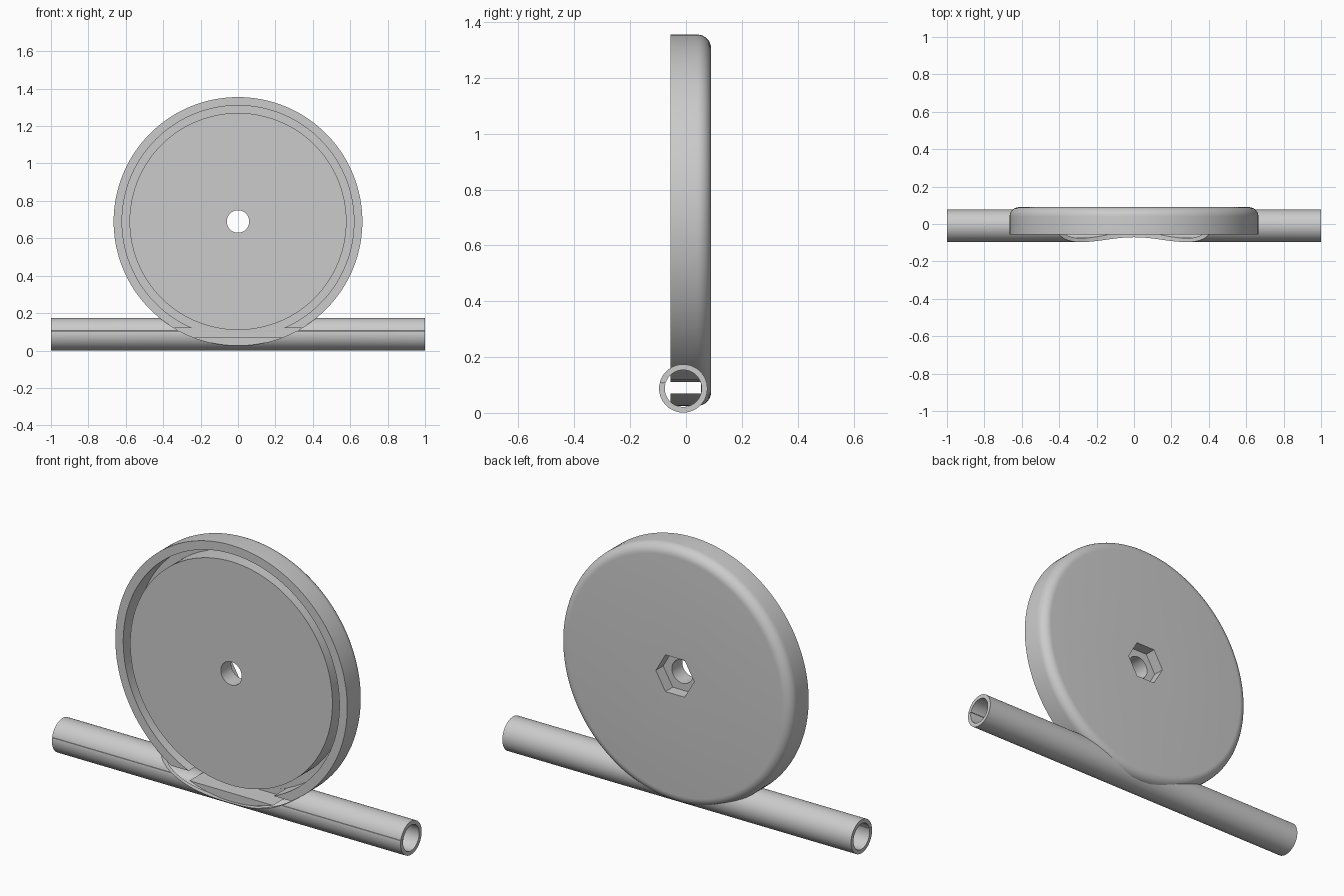
import bpy, bmesh, math
from mathutils import Vector

cube = bpy.data.objects.get("Cube")
if cube:
    bpy.data.objects.remove(cube, do_unlink=True)

grey = bpy.data.materials.new("plain_grey")
grey.use_nodes = True
grey.diffuse_color = (0.6, 0.6, 0.6, 1)
grey.node_tree.nodes["Principled BSDF"].inputs["Base Color"].default_value = (0.6, 0.6, 0.6, 1)

AXLE_Z = 0.69       # wheel centre height
WHEEL_R = 0.665
HUB_R = 0.58        # plate inside the groove
GROOVE_R = 0.62
FRONT, FLOOR, BACK = -0.055, 0.055, 0.09
TUBE_Y, TUBE_Z = -0.01, 0.0875
SLOT_LOW, SLOT_HIGH = 0.07, 0.107


def finish(bm, name):
    bmesh.ops.recalc_face_normals(bm, faces=bm.faces[:])
    mesh = bpy.data.meshes.new(name)
    bm.to_mesh(mesh)
    bm.free()
    mesh.materials.append(grey)
    obj = bpy.data.objects.new(name, mesh)
    bpy.context.collection.objects.link(obj)
    return obj


def extrude(name, points, vector):
    """Prism from a flat outline."""
    bm = bmesh.new()
    face = bm.faces.new([bm.verts.new(p) for p in points])
    out = bmesh.ops.extrude_face_region(bm, geom=[face], use_keep_orig=True)
    moved = [v for v in out["geom"] if isinstance(v, bmesh.types.BMVert)]
    bmesh.ops.translate(bm, verts=moved, vec=Vector(vector))
    return finish(bm, name)


def lathe(name, profile, steps=160):
    """Closed (radius, y) profile turned about the wheel axle."""
    bm = bmesh.new()
    verts = [bm.verts.new((0, y, AXLE_Z + r)) for r, y in profile]
    edges = [bm.edges.new((v, verts[i - 1])) for i, v in enumerate(verts)]
    bmesh.ops.spin(bm, geom=verts + edges, cent=(0, 0, AXLE_Z), axis=(0, 1, 0),
                   angle=math.tau, steps=steps, use_merge=True)
    bmesh.ops.remove_doubles(bm, verts=bm.verts[:], dist=1e-5)
    return finish(bm, name)


def prism(name, radius, y0, y1, sides):
    """Regular prism along the axle."""
    ring = [(radius * math.cos(math.tau * i / sides), y0,
             AXLE_Z + radius * math.sin(math.tau * i / sides)) for i in range(sides)]
    return extrude(name, ring, (0, y1 - y0, 0))


def cut(target, cutter):
    mod = target.modifiers.new("cut", 'BOOLEAN')
    mod.operation = 'DIFFERENCE'
    mod.solver = 'EXACT'
    mod.object = cutter
    cutter.hide_render = True
    bpy.context.view_layer.objects.active = target
    bpy.ops.object.modifier_apply(modifier=mod.name)
    bpy.data.objects.remove(cutter, do_unlink=True)


# Wheel: grooved front, rounded back edge, centre hole
round_r = 0.05
profile = [(0.06, FRONT), (HUB_R, FRONT), (HUB_R, FLOOR), (GROOVE_R, FLOOR),
           (GROOVE_R, FRONT), (WHEEL_R, FRONT)]
for i in range(9):
    a = math.pi / 2 * i / 8
    profile.append((WHEEL_R - round_r + round_r * math.cos(a),
                    BACK - round_r + round_r * math.sin(a)))
profile.append((0.06, BACK))
wheel = lathe("wheel", profile)

# Hexagonal nut pocket in the back
cut(wheel, prism("nut_pocket_cutter", 0.11, 0.03, BACK + 0.1, 6))

# Straight passage through the rim, leaving the hub plate whole
passage = extrude("passage_cutter", [(-0.45, -0.2, SLOT_LOW), (-0.45, FLOOR - 0.001, SLOT_LOW),
                                     (-0.45, FLOOR - 0.001, 0.12), (-0.45, -0.2, 0.12)], (0.9, 0, 0))
cut(passage, prism("hub_keeper", HUB_R + 0.001, -0.3, 0.3, 160))
cut(wheel, passage)

# Tube with a slot along its front
def arc(radius, steps=64):
    low = math.asin((SLOT_LOW - TUBE_Z) / radius)
    high = math.asin((SLOT_HIGH - TUBE_Z) / radius)
    start, end = math.pi - high, low - math.pi
    return [(-1, TUBE_Y + radius * math.cos(start + (end - start) * i / steps),
             TUBE_Z + radius * math.sin(start + (end - start) * i / steps))
            for i in range(steps + 1)]


tube = extrude("slotted_tube", arc(0.0865) + arc(0.066)[::-1], (2, 0, 0))

# Clear the tube wall where the wheel passes
cut(tube, prism("wheel_clearance", WHEEL_R - 0.001, -0.3, FLOOR, 160))

# Smooth round surfaces, sharp edges kept
bpy.ops.object.select_all(action='DESELECT')
for obj in (wheel, tube):
    obj.select_set(True)
    bpy.context.view_layer.objects.active = obj
bpy.ops.object.shade_smooth_by_angle(angle=math.radians(30))
